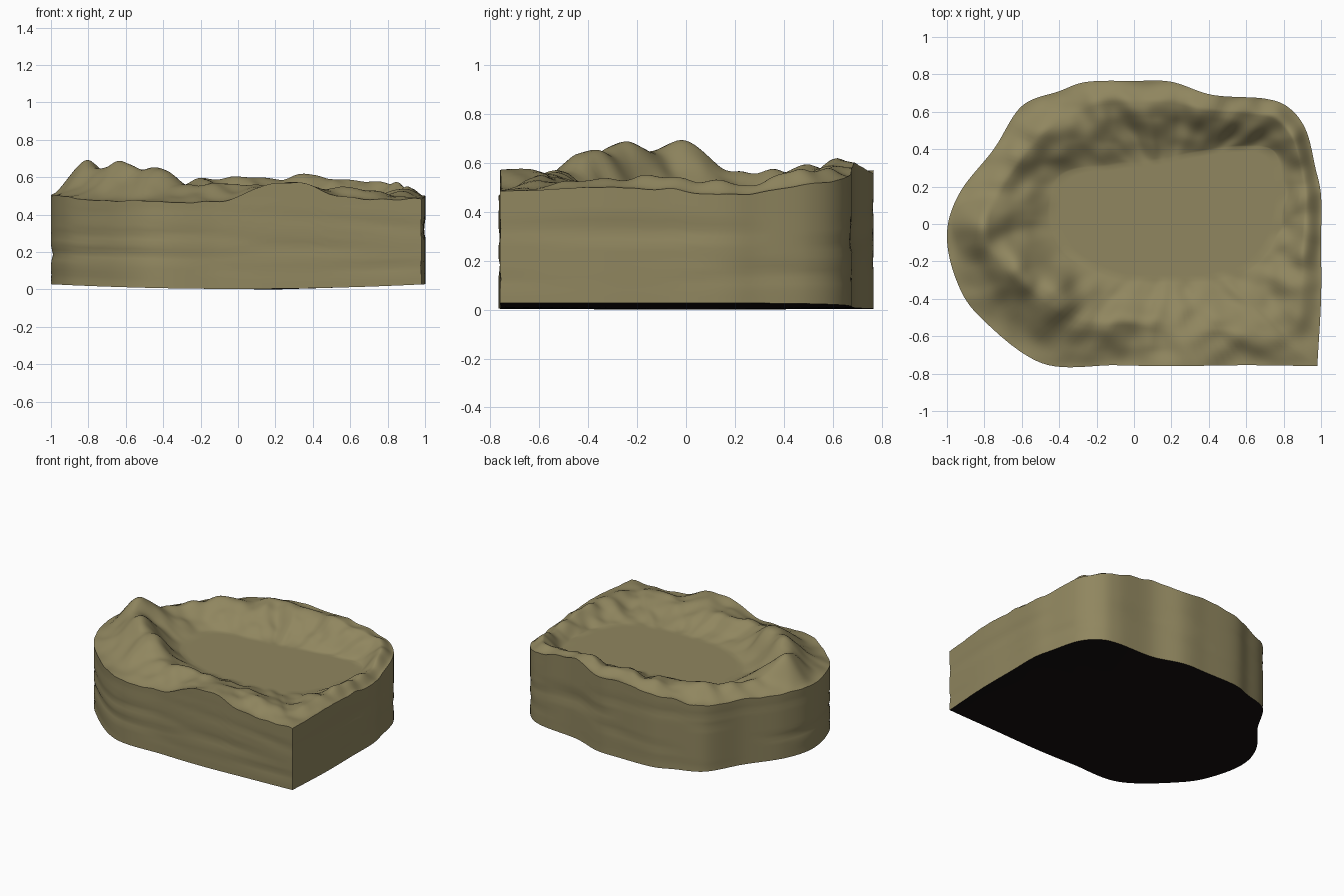
import bpy, bmesh, math
from mathutils import Vector, noise

cube = bpy.data.objects.get("Cube")
if cube:
    bpy.data.objects.remove(cube, do_unlink=True)


def material(name, colour):
    mat = bpy.data.materials.new(name)
    mat.use_nodes = True
    mat.diffuse_color = (*colour, 1)
    mat.node_tree.nodes["Principled BSDF"].inputs["Base Color"].default_value = (*colour, 1)
    return mat


# Control points around the block, starting at the sharp front corner:
# outline x, outline y, edge height, crest height, shore fraction, crest position
CONTROLS = [
    (.98, -.76, .48, .50, .38, .7), (1, -.4, .50, .54, .56, .7), (1, -.1, .49, .54, .70, .6),
    (1, .15, .47, .52, .75, .6), (.97, .3, .48, .53, .77, .6), (.92, .5, .51, .56, .76, .6),
    (.83, .62, .53, .58, .65, .7), (.7, .67, .55, .59, .59, .7), (.42, .69, .6, .61, .53, .75),
    (.2, .76, .56, .59, .44, .75), (0, .765, .57, .6, .42, .75), (-.25, .76, .54, .59, .4, .75),
    (-.4, .71, .52, .57, .43, .7), (-.6, .63, .5, .57, .46, .66), (-.75, .4, .5, .56, .62, .6),
    (-.93, .17, .5, .58, .57, .6), (-1, -.05, .5, .66, .53, .64), (-.95, -.3, .5, .6, .5, .55),
    (-.82, -.5, .48, .58, .46, .5), (-.49, -.745, .47, .56, .41, .5), (-.1, -.755, .47, .56, .42, .5),
    (.2, -.76, .56, .54, .42, .6), (.6, -.755, .49, .55, .42, .6),
]
# Extra summits: x, y, added height
SUMMITS = [(-.83, .01, .05), (-.62, -.24, .10), (-.43, -.37, .10), (.34, -.72, .03)]
CENTRE = Vector((.2, .03, 0))
LAKE = .45
STEPS, LAKE_ROWS, SLOPE_ROWS, WALL_ROWS = 11, 12, 32, 18


def smooth(u):
    return u * u * (3 - 2 * u)


def sample(i, u):
    """Closed Hermite spline through the controls, with a break at the first."""
    n = len(CONTROLS)
    a, b, c, d = (CONTROLS[(i + k) % n] for k in (-1, 0, 1, 2))
    out = []
    for p, q, r, s in zip(a, b, c, d):
        m0 = r - q if i == 0 else (r - p) / 2
        m1 = r - q if i == n - 1 else (s - q) / 2
        out.append(q + (r - q) * smooth(u) + m0 * u * (1 - u) ** 2 - m1 * u * u * (1 - u))
    return out


def terrain_height(point, t, edge, crest, peak):
    """Slope from the shore up to the crest, then down to the block edge."""
    if t < peak:
        u = t / peak
        z = LAKE + (crest - LAKE) * (smooth(u) + u) / 2
    else:
        z = crest + (edge - crest) * smooth((t - peak) / (1 - peak))
    for x, y, h in SUMMITS:
        z += h * math.exp(-((point.x - x) ** 2 + (point.y - y) ** 2) / .013)
    # radial gullies and finer lumps, fading out at the shore and edge
    away = (point - CENTRE).normalized()
    gully = noise.noise(away * 6 + Vector((0, 0, t * 1.2)))
    lump = noise.noise(point * 9)
    z += math.sin(math.pi * t ** .8) * (.03 * gully + .018 * lump) + .012 * t * lump
    return max(z, LAKE)


samples = [sample(i, k / STEPS) for i in range(len(CONTROLS)) for k in range(STEPS)]
bm = bmesh.new()
rings = [[] for _ in range(LAKE_ROWS + SLOPE_ROWS + WALL_ROWS)]
for x, y, edge, crest, shore, peak in samples:
    rim = Vector((x, y, 0)) - CENTRE
    column = []
    # flat lake bed
    for j in range(1, LAKE_ROWS + 1):
        p = CENTRE + rim * (shore * j / LAKE_ROWS)
        p.z = LAKE
        column.append(p)
    # terrain slopes
    for j in range(1, SLOPE_ROWS + 1):
        t = j / SLOPE_ROWS
        p = CENTRE + rim * (shore + (1 - shore) * t)
        p.z = terrain_height(p, t, edge, crest, peak)
        column.append(p)
    # layered rock wall, eroded slightly inwards
    top, base = p.z, .003 + .025 * x * x
    for j in range(1, WALL_ROWS + 1):
        t = j / WALL_ROWS
        z = top + (base - top) * t
        strata = noise.noise(Vector((x * 1.3, y * 1.3, z * 13)))
        q = CENTRE + rim * (1 - .02 * max(0, strata) * math.sin(math.pi * t))
        q.z = z
        column.append(q)
    for ring, p in zip(rings, column):
        ring.append(bm.verts.new(p))

lake_centre = bm.verts.new(CENTRE + Vector((0, 0, LAKE)))
base_centre = bm.verts.new(CENTRE)
count = len(samples)
for i in range(count):
    k = (i + 1) % count
    bm.faces.new((lake_centre, rings[0][i], rings[0][k]))
    for inner, outer in zip(rings, rings[1:]):
        bm.faces.new((inner[i], outer[i], outer[k], inner[k]))
    bm.faces.new((base_centre, rings[-1][k], rings[-1][i])).material_index = 1

mesh = bpy.data.meshes.new("terrain_block")
bm.to_mesh(mesh)
bm.free()
mesh.materials.append(material("olive earth", (.28, .24, .115)))
mesh.materials.append(material("black underside", (.007, .005, .005)))
block = bpy.data.objects.new("terrain_block", mesh)
bpy.context.collection.objects.link(block)
bpy.context.view_layer.objects.active = block
block.select_set(True)
bpy.ops.object.shade_smooth_by_angle(angle=math.radians(50))
